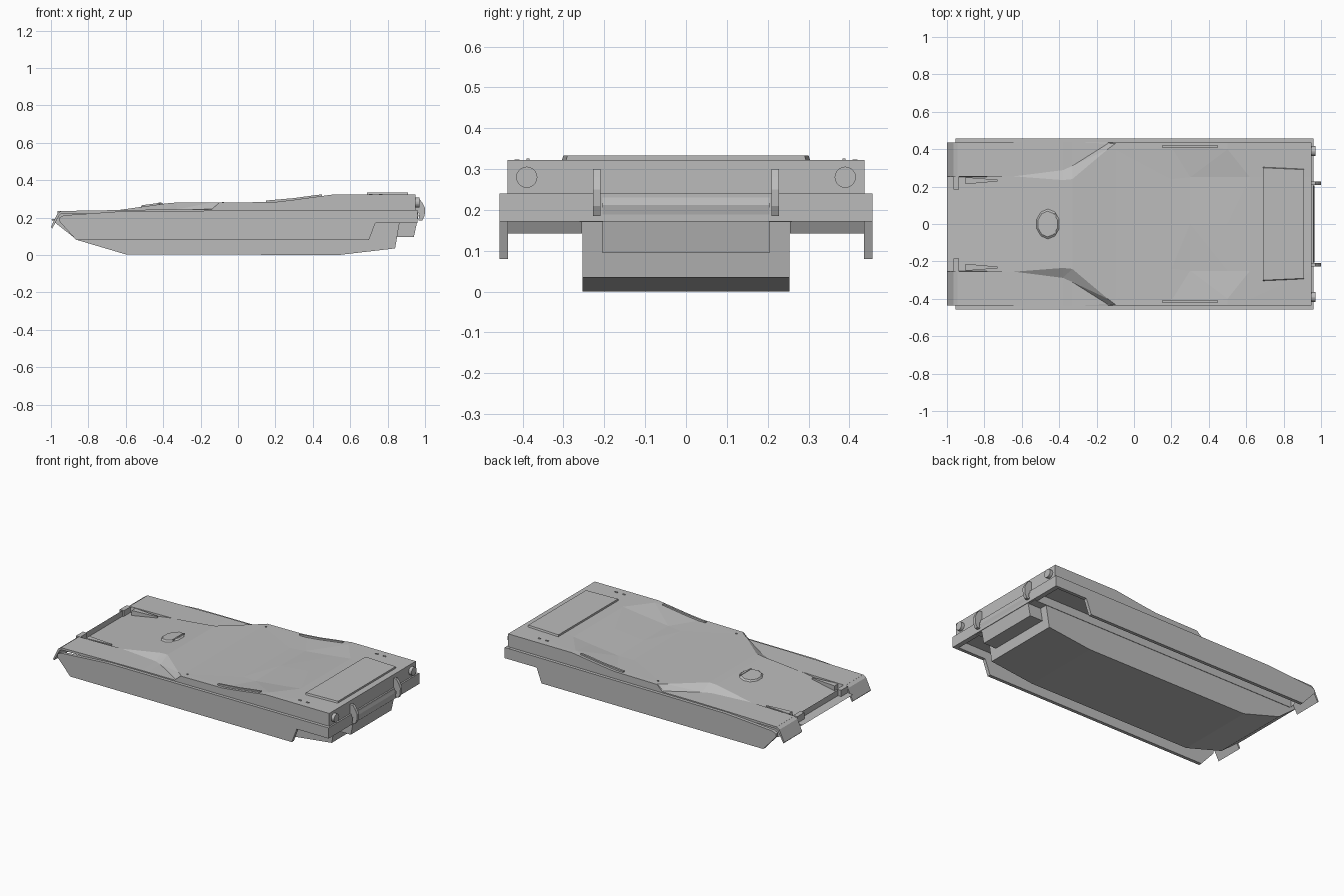
import bpy, bmesh, math

if "Cube" in bpy.data.objects:
    bpy.data.objects.remove(bpy.data.objects["Cube"], do_unlink=True)

grey = bpy.data.materials.new("hull_grey")
grey.use_nodes = True
color = (0.5, 0.5, 0.5, 1)
grey.diffuse_color = color
grey.node_tree.nodes["Principled BSDF"].inputs["Base Color"].default_value = color


def finish(name, bm):
    bmesh.ops.remove_doubles(bm, verts=bm.verts, dist=0.0002)
    bmesh.ops.recalc_face_normals(bm, faces=bm.faces)
    mesh = bpy.data.meshes.new(name)
    bm.to_mesh(mesh)
    bm.free()
    mesh.materials.append(grey)
    obj = bpy.data.objects.new(name, mesh)
    bpy.context.collection.objects.link(obj)
    return obj


def side_profile(name, points, y0, y1):
    """Extrude an x-z outline across the width."""
    bm = bmesh.new()
    face = bm.faces.new([bm.verts.new((x, y0, z)) for x, z in points])
    out = bmesh.ops.extrude_face_region(bm, geom=[face])
    moved = [v for v in out["geom"] if isinstance(v, bmesh.types.BMVert)]
    bmesh.ops.translate(bm, verts=moved, vec=(0, y1 - y0, 0))
    return finish(name, bm)


def pair(name, points, y0, y1):
    for side, s in (("left", 1), ("right", -1)):
        side_profile(f"{side}_{name}", points, s * y0, s * y1)


def plate(name, outline, z0, z1, taper=1):
    """Raise an x-y outline from z0 to z1, narrowing the top in y."""
    bm = bmesh.new()
    low = [bm.verts.new((x, y, z0)) for x, y in outline]
    high = [bm.verts.new((x, y * taper, z1)) for x, y in outline]
    bm.faces.new(low)
    bm.faces.new(high)
    for i in range(len(low)):
        j = (i + 1) % len(low)
        bm.faces.new((low[i], low[j], high[j], high[i]))
    return finish(name, bm)


def box(x0, x1, z0, z1):
    return [(x0, z0), (x1, z0), (x1, z1), (x0, z1)]


def disc(name, center, r1, r2, depth, tilt, segments, stretch=1):
    bm = bmesh.new()
    bmesh.ops.create_cone(bm, cap_ends=True, segments=segments,
                          radius1=r1, radius2=r2, depth=depth)
    bmesh.ops.scale(bm, verts=bm.verts, vec=(1, stretch, 1))
    obj = finish(name, bm)
    obj.location = center
    obj.rotation_euler = (0, tilt, 0)
    return obj


# Upper hull: lofted stations of x, centre height, (half width, height) pairs, edge height
W = 0.437
STEP = 0.257
stations = [
    (-0.945, 0.198, (0.25, 0.198), (0.255, 0.235), 0.235),
    (-0.64, 0.24, (0.255, 0.24), (0.26, 0.24), 0.24),
    (-0.38, 0.276, (0.235, 0.276), (0.288, 0.243), 0.243),
    (-0.33, 0.28, (0.24, 0.28), (0.31, 0.243), 0.243),
    (-0.14, 0.28, (0.40, 0.28), (0.43, 0.246), 0.244),
    (-0.10, 0.28, (0.40, 0.28), (0.43, 0.28), 0.28),
    (0.20, 0.281, (0.24, 0.281), (0.41, 0.283), 0.283),
    (0.30, 0.287, (0.25, 0.284), (0.42, 0.295), 0.295),
    (0.50, 0.308, (0.25, 0.306), (0.40, 0.322), 0.322),
    (0.62, 0.321, (0.25, 0.321), (0.40, 0.322), 0.322),
    (0.95, 0.322, (0.25, 0.322), (0.40, 0.322), 0.322),
]
bm = bmesh.new()
rings = []
for x, zc, inner, outer, edge in stations:
    # The track channel sits high between the skirt and the lower hull
    half = [inner, outer, (W, edge), (W, 0.222), (STEP, 0.222), (STEP, 0.17)]
    section = [(-y, z) for y, z in reversed(half)] + [(0, zc)] + half
    rings.append([bm.verts.new((x, y, z)) for y, z in section])
n = len(rings[0])
for a, b in zip(rings, rings[1:]):
    for i in range(n):
        j = (i + 1) % n
        bm.faces.new((a[i], a[j], b[j], b[i]))
bm.faces.new(rings[0])
bm.faces.new(rings[-1])
bmesh.ops.triangulate(bm, faces=bm.faces)
finish("upper_hull", bm)

# Lower hull with pointed nose and rising tail
side_profile("lower_hull", [
    (-1, 0.19), (-0.86, 0.08), (-0.6, 0.003), (0.54, 0), (0.84, 0.035),
    (0.865, 0.18), (-0.945, 0.18), (-0.945, 0.1976)], -0.254, 0.254)

# Side skirts and drooping front mudguards
pair("side_skirt", [
    (-0.955, 0.18), (-0.865, 0.08), (0.70, 0.08), (0.735, 0.172), (0.96, 0.172),
    (0.96, 0.24), (-0.6, 0.235), (-0.93, 0.212), (-0.955, 0.2)], 0.436, 0.457)
pair("front_mudguard", [
    (-0.944, 0.235), (-0.965, 0.222), (-1, 0.15), (-0.993, 0.142),
    (-0.955, 0.212), (-0.944, 0.222)], 0.255, W)

# Rear plate and engine transmission housing
side_profile("rear_plate", box(0.93, 0.96, 0.172, 0.24), -0.45, 0.45)
side_profile("rear_housing", [
    (0.82, 0.095), (0.94, 0.095), (0.965, 0.212), (0.96, 0.23), (0.82, 0.23)],
    -0.205, 0.205)
pair("tow_bracket", [
    (0.94, 0.30), (0.97, 0.30), (0.985, 0.28), (1, 0.25), (0.998, 0.21),
    (0.985, 0.185), (0.965, 0.185), (0.97, 0.22), (0.94, 0.24)], 0.209, 0.228)

# Engine cover, tapering slightly towards the rear
plate("engine_cover", [(0.69, -0.305), (0.91, -0.295), (0.91, 0.295), (0.69, 0.305)],
      0.318, 0.333, 0.985)

# Driver hatch lying on the sloped bow plate, with its vision slit
disc("driver_hatch", (-0.46, 0, 0.264), 0.075, 0.055, 0.018, -0.137, 10, 1.25)
side_profile("hatch_visor", box(-0.425, -0.417, 0.26, 0.281), -0.055, 0.055)

# Headlights, their guards and the round rear lights
pair("headlight", box(-0.965, -0.935, 0.19, 0.236), 0.185, 0.255)
for side, s in (("left", 1), ("right", -1)):
    plate(f"{side}_headlight_guard", [
        (-0.9, s * 0.213), (-0.9, s * 0.25), (-0.73, s * 0.237), (-0.73, s * 0.228)],
        0.195, 0.236)
    disc(f"{side}_rear_light", (0.955, s * 0.39, 0.28), 0.026, 0.026, 0.03,
         math.pi / 2, 20)

# Deck rails, lifting eyes and cover hinges
pair("deck_rail", [(0.15, 0.27), (0.45, 0.30), (0.45, 0.324), (0.4, 0.318),
                   (0.3, 0.304), (0.15, 0.291)], 0.408, 0.42)
pair("lifting_eye", box(-0.085, -0.075, 0.27, 0.284), 0.392, 0.4)
for i, x in enumerate((0.70, 0.755)):
    pair(f"deck_hinge_{i + 1}", box(x, x + 0.018, 0.31, 0.326), 0.383, 0.391)
